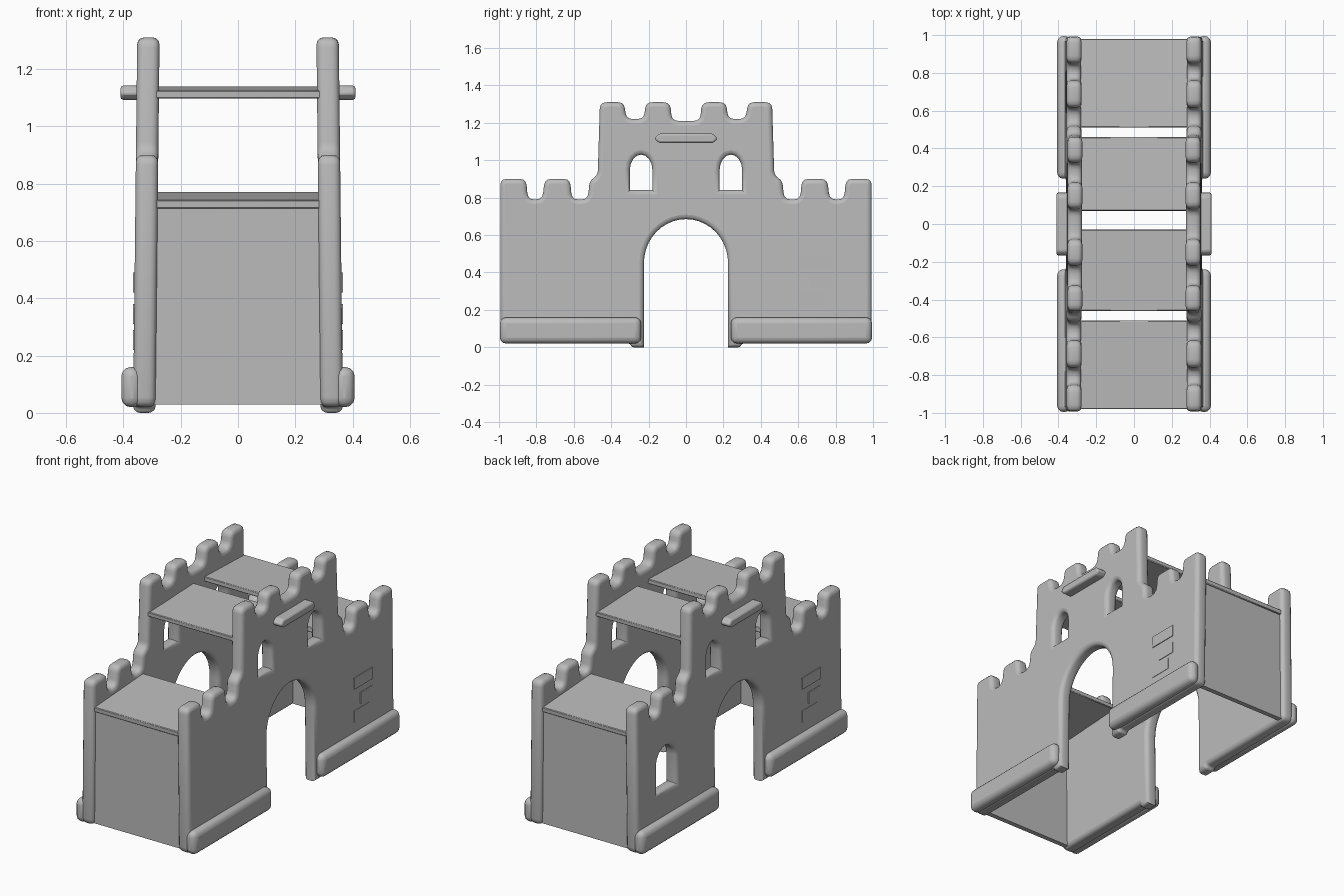
import bpy, math
from mathutils import Vector, Matrix

if "Cube" in bpy.data.objects:
    bpy.data.objects.remove(bpy.data.objects["Cube"])

grey = bpy.data.materials.new("light_grey")
grey.diffuse_color = (0.5, 0.5, 0.5, 1)
grey.use_nodes = True
grey.node_tree.nodes["Principled BSDF"].inputs["Base Color"].default_value = grey.diffuse_color


def finish(ob):
    ob.data.materials.clear()
    ob.data.materials.append(grey)
    bpy.ops.object.select_all(action='DESELECT')
    ob.select_set(True)
    bpy.context.view_layer.objects.active = ob
    bpy.ops.object.shade_smooth_by_angle(angle=math.radians(35))


def rounded(points, radius):
    """Replace every corner of a closed outline by a short arc."""
    pts = [Vector(p) for p in points]
    out = []
    for i, p in enumerate(pts):
        a, b = pts[i - 1] - p, pts[(i + 1) % len(pts)] - p
        r = min(radius, a.length * 0.45, b.length * 0.45)
        if abs(a.normalized().cross(b.normalized())) < 0.45:
            out.append(p)
            continue
        s, e = p + a.normalized() * r, p + b.normalized() * r
        for k in range(4):
            t = k / 3
            out.append(s * (1 - t) ** 2 + p * 2 * t * (1 - t) + e * t * t)
    return out


def arch(cy, half, spring, top, steps=12):
    """Points of an arch from +y to -y."""
    return [(cy + half * math.cos(math.pi * i / steps),
             spring + (top - spring) * math.sin(math.pi * i / steps))
            for i in range(steps + 1)]


def window(cy, half, bottom, spring, top):
    return [(cy - half, bottom), (cy + half, bottom)] + arch(cy, half, spring, top, 8)


# Wall outline in (y, z): battlements on the +y half, mirrored
half_top = [(0.075, 1.21), (0.085, 1.31), (0.215, 1.31), (0.225, 1.22), (0.32, 1.22),
            (0.33, 1.31), (0.46, 1.31), (0.472, 0.92), (0.515, 0.89), (0.525, 0.79),
            (0.61, 0.79), (0.62, 0.90), (0.755, 0.90), (0.768, 0.79), (0.845, 0.79),
            (0.855, 0.90), (0.993, 0.90), (0.993, 0.02), (0.30, 0.02), (0.29, 0.0),
            (0.225, 0.0)]
opening = arch(0, 0.225, 0.45, 0.685, 20)
outline = (rounded([(-0.225, 0.0), (-0.29, 0.0), (-0.30, 0.02)]
                   + [(-y, z) for y, z in half_top[:18]][::-1]
                   + half_top, 0.035))
outline = outline + [Vector(p) for p in opening]


def wall(name, side, holes):
    cu = bpy.data.curves.new(name, 'CURVE')
    cu.dimensions, cu.fill_mode = '2D', 'BOTH'
    cu.extrude, cu.bevel_depth, cu.offset, cu.bevel_resolution = 0.015, 0.024, -0.024, 2
    for loop in [outline] + holes:
        sp = cu.splines.new('POLY')
        sp.points.add(len(loop) - 1)
        for pt, p in zip(sp.points, loop):
            pt.co = (p[0], p[1], 0, 1)
        sp.use_cyclic_u = True
    tmp = bpy.data.objects.new(name + "_curve", cu)
    bpy.context.collection.objects.link(tmp)
    dg = bpy.context.evaluated_depsgraph_get()
    me = bpy.data.meshes.new_from_object(tmp.evaluated_get(dg))
    bpy.data.objects.remove(tmp)
    # Stand the wall up and lean its top slightly inward
    for v in me.vertices:
        y, z, x = v.co
        v.co = (x + side * (0.327 - 0.011 * z), y, z)
    ob = bpy.data.objects.new(name, me)
    bpy.context.collection.objects.link(ob)
    finish(ob)


def box(name, lo, hi, bevel=0.0, tilt=0.0, segments=3):
    lo, hi = Vector(lo), Vector(hi)
    bpy.ops.mesh.primitive_cube_add(size=1)
    ob = bpy.context.object
    ob.name = name
    ob.data.transform(Matrix.Diagonal((*(hi - lo), 1)))
    ob.location = (lo + hi) / 2
    ob.rotation_euler.x = tilt
    if bevel:
        m = ob.modifiers.new("round", 'BEVEL')
        m.width, m.segments = bevel, segments
    finish(ob)
    return ob


# Side walls with tower windows, one extra low window on the left
tower_windows = [window(s * 0.24, 0.06, 0.84, 0.95, 1.03) for s in (-1, 1)]
wall("right_wall", 1, tower_windows)
wall("left_wall", -1, tower_windows + [window(0.70, 0.09, 0.31, 0.48, 0.57)])

for s, side in ((1, "right"), (-1, "left")):
    # Rounded kerbs along the foot of each wall
    for e, end in ((-1, "front"), (1, "back")):
        x0, x1 = sorted((s * 0.335, s * 0.407))
        y0, y1 = sorted((e * 0.24, e * 0.995))
        box(f"{side}_{end}_kerb", (x0, y0, 0.02), (x1, y1, 0.16), 0.032)
    # Tower ledge with pointed ends
    prof = [(-0.17, 1.115), (-0.145, 1.092), (0.145, 1.092), (0.17, 1.115),
            (0.145, 1.142), (-0.145, 1.142)]
    n = len(prof)
    verts = [(s * x, y, z) for x in (0.33, 0.41) for y, z in prof]
    faces = [tuple(range(n))[::-1], tuple(range(n, 2 * n))]
    faces += [(i, (i + 1) % n, n + (i + 1) % n, n + i) for i in range(n)]
    if s < 0:
        faces = [f[::-1] for f in faces]
    me = bpy.data.meshes.new(f"{side}_ledge")
    me.from_pydata(verts, [], faces)
    ledge = bpy.data.objects.new(f"{side}_ledge", me)
    bpy.context.collection.objects.link(ledge)
    m = ledge.modifiers.new("round", 'BEVEL')
    m.width, m.segments = 0.01, 2
    finish(ledge)
    # Shallow brick plates
    for i, (y0, y1, z0) in enumerate(((0.60, 0.78, 0.42), (0.66, 0.78, 0.31), (0.60, 0.74, 0.22))):
        x0, x1 = sorted((s * 0.357, s * 0.366))
        a, b = sorted((s * y0, s * y1))
        box(f"{side}_brick_{i + 1}", (x0, a, z0), (x1, b, z0 + 0.07))

# End panels and roof boards, sloping up to the middle
for e, end in ((-1, "front"), (1, "back")):
    y0, y1 = sorted((e * 0.94, e * 0.97))
    box(f"{end}_panel", (-0.30, y0, 0.03), (0.30, y1, 0.72))
    y0, y1 = sorted((e * 0.51, e * 0.98))
    box(f"{end}_low_roof", (-0.30, y0, 0.727), (0.30, y1, 0.757), 0.004, -e * 0.06, 1)
    y0, y1 = (-0.46, -0.03) if e < 0 else (0.07, 0.46)
    box(f"{end}_tower_roof", (-0.30, y0, 1.104), (0.30, y1, 1.132), 0.004, -e * 0.035, 1)
